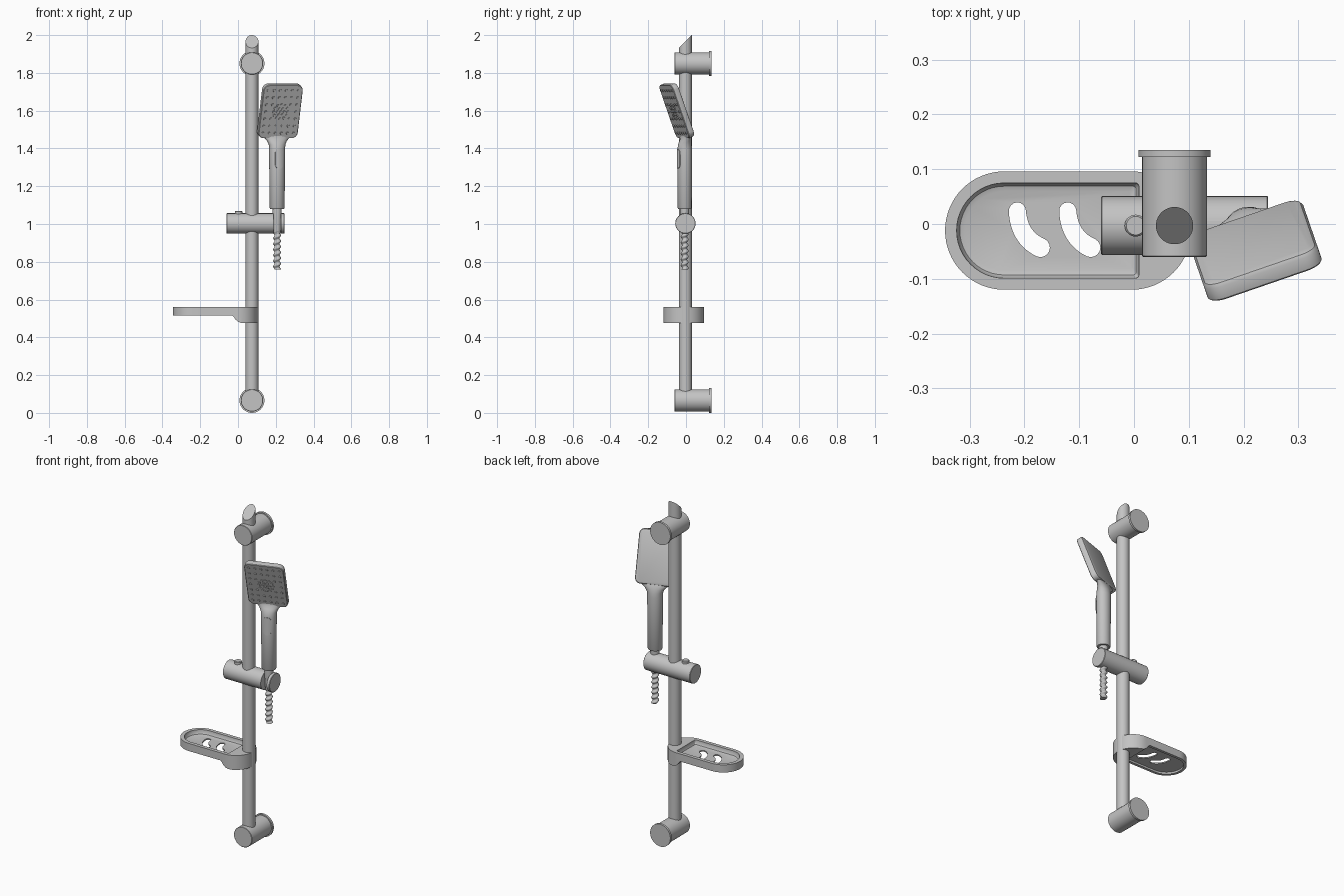
import bpy, bmesh
from math import sin, cos, pi, radians, tau
from mathutils import Matrix, Vector

cube = bpy.data.objects.get("Cube")
if cube:
    bpy.data.objects.remove(cube)

metal = bpy.data.materials.new("brushed grey")
metal.use_nodes = True
GREY = (0.55, 0.55, 0.55, 1)
metal.diffuse_color = GREY
metal.node_tree.nodes["Principled BSDF"].inputs["Base Color"].default_value = GREY


def T(x, y, z):
    return Matrix.Translation((x, y, z))


def R(deg, axis):
    return Matrix.Rotation(radians(deg), 4, axis)


def circle(rx, ry=None, cx=0, cy=0, n=40):
    ry = ry or rx
    return [(cx + rx * cos(tau * i / n), cy + ry * sin(tau * i / n)) for i in range(n)]


def rounded(x0, x1, y0, y1, rl, rr, n=12):
    """Rectangle outline with separate left and right corner radii."""
    corners = [(x1 - rr, y1 - rr, rr), (x0 + rl, y1 - rl, rl),
               (x0 + rl, y0 + rl, rl), (x1 - rr, y0 + rr, rr)]
    return [(cx + r * cos((k + i / n) * pi / 2), cy + r * sin((k + i / n) * pi / 2))
            for k, (cx, cy, r) in enumerate(corners) for i in range(n + 1)]


def add_loft(bm, layers, matrix=Matrix()):
    """Join (outline, height) layers into a capped solid."""
    rings = [[bm.verts.new(matrix @ Vector((x, y, z))) for x, y in pts] for pts, z in layers]
    n = len(rings[0])
    for a, b in zip(rings, rings[1:]):
        for i in range(n):
            j = (i + 1) % n
            bm.faces.new((a[i], a[j], b[j], b[i]))
    bm.faces.new(rings[0][::-1])
    bm.faces.new(rings[-1])


def finish(name, bm):
    bmesh.ops.remove_doubles(bm, verts=bm.verts[:], dist=1e-5)
    bmesh.ops.recalc_face_normals(bm, faces=bm.faces[:])
    me = bpy.data.meshes.new(name)
    bm.to_mesh(me)
    bm.free()
    me.materials.append(metal)
    ob = bpy.data.objects.new(name, me)
    bpy.context.collection.objects.link(ob)
    return ob


def loft(name, layers, matrix=Matrix()):
    bm = bmesh.new()
    add_loft(bm, layers, matrix)
    return finish(name, bm)


def boolean(ob, *tools, op='DIFFERENCE'):
    for tool in tools:
        tool.hide_render = True
        mod = ob.modifiers.new("cut", 'BOOLEAN')
        mod.operation, mod.solver, mod.object = op, 'EXACT', tool
    bpy.context.view_layer.update()
    me = bpy.data.meshes.new_from_object(ob.evaluated_get(bpy.context.evaluated_depsgraph_get()))
    ob.modifiers.clear()
    ob.data = me
    for tool in tools:
        bpy.data.objects.remove(tool)


RX, RY = 0.074, -0.003      # rail axis
HX, HY = 0.207, -0.007      # handset axis

# Rail with a slanted top facing the front
rail = loft("rail", [(circle(0.034), 0.06), (circle(0.034), 2.0)], T(RX, RY, 0))
for v in rail.data.vertices:
    if v.co.z > 1:
        v.co.z = 2.0 - (RY + 0.034 - v.co.y)

# Wall mounts, each a barrel with a flange at the back
for name, z in (("lower_mount", 0.066), ("upper_mount", 1.85)):
    loft(name, [(circle(r, n=56), d) for r, d in
                ((0.057, -0.06), (0.059, -0.058), (0.059, 0.122), (0.066, 0.122), (0.066, 0.135))],
         T(RX, 0, z) @ R(-90, 'X'))

# Sliding holder with an open slot for the handset
holder = loft("slider_holder", [(circle(0.052), -0.06), (circle(0.054), -0.058),
                                (circle(0.054), 0.243), (circle(0.052), 0.245)],
              T(0, RY, 1.003) @ R(90, 'Y'))
slot = loft("slot_cutter", [(rounded(0.188, 0.227, -0.1, 0.012, 0.018, 0.018), z) for z in (0.9, 1.1)])
boolean(holder, slot)
loft("holder_button", [(circle(0.02), 1.03), (circle(0.02), 1.066), (circle(0.017), 1.07)], T(0.003, RY, 0))

# Hose with a spiral rib
rib = []
for k in range(97):
    z = 0.76 + 0.2 * k / 96
    rib.append(([((0.017 + 0.004 * cos(tau * (i / 20 - (z - 0.76) / 0.03))) * cos(tau * i / 20),
                  (0.017 + 0.004 * cos(tau * (i / 20 - (z - 0.76) / 0.03))) * sin(tau * i / 20))
                 for i in range(20)], z))
loft("hose", rib, T(HX, HY, 0))
loft("hose_connector", [(circle(0.017), 0.95), (circle(0.019), 0.96), (circle(0.024), 1.055),
                        (circle(0.024), 1.085)], T(HX, HY, 0))

# Handset handle flaring into the head
hand = T(HX, HY, 0) @ R(19, 'Z')
grip = [(1.08, 0, 0.037, 0.034), (1.085, 0, 0.040, 0.037), (1.395, 0, 0.043, 0.038),
        (1.42, 0.001, 0.045, 0.035), (1.44, 0.004, 0.055, 0.028), (1.455, 0.006, 0.07, 0.021),
        (1.47, 0.004, 0.09, 0.016), (1.49, -0.003, 0.1, 0.012)]
loft("handle", [(circle(w, d, 0, y), z) for z, y, w, d in grip], hand)

# Switch on the front of the handle
switch = loft("handle_switch", [(circle(0.045, 0.041), 1.28), (circle(0.045, 0.041), 1.41)], hand)
shape = loft("switch_shape", [(rounded(-0.022, 0.022, -0.052, 0.052, 0.02, 0.02), d) for d in (0.005, 0.08)],
             hand @ T(0, 0, 1.345) @ R(90, 'X'))
boolean(switch, shape, op='INTERSECT')

# Tilted spray head
tilt = hand @ T(0, -0.043, 1.6) @ R(110, 'X')


def plate(inset):
    w, h, r = 0.11 - inset, 0.15 - inset, 0.032 - inset
    return rounded(-w, w, -h, h, r, r, 8)


loft("spray_head", [(plate(0.012), -0.0185), (plate(0.004), -0.0155), (plate(0), -0.009),
                    (plate(0), 0.0145), (plate(0.003), 0.0175)], tilt)

# Nozzles: an outer grid around a round cluster
spots = [(-0.085 + 0.034 * i, -0.12 + 0.04 * j) for i in range(6) for j in range(7)]
spots = [p for p in spots if Vector(p).length > 0.062]
spots += [(0, 0)] + circle(0.019, n=6) + circle(0.04, n=12)
bm = bmesh.new()
for x, y in spots:
    add_loft(bm, [(circle(0.0075, n=10), 0.016), (circle(0.0065, n=10), 0.0215)], tilt @ T(x, y, 0))
finish("nozzles", bm)

# Soap dish: a rounded tray stepping down into a rail clip
YC, HALF = -0.012, 0.108


def tray(inset, right):
    r = HALF - inset
    return rounded(-0.345 + inset, right, YC - r, YC + r, r, 0.006)


def bean(dx, r=0.0155, n=12):
    """Curved slot outline around a bent centre line."""
    a, b, c = (Vector(p) for p in ((-0.213 + dx, 0.024), (-0.21 + dx, -0.025), (-0.171 + dx, -0.043)))
    left, right = [], []
    for i in range(n + 1):
        t = i / n
        p = a * (1 - t) ** 2 + b * 2 * t * (1 - t) + c * t * t
        d = ((b - a) * (1 - t) + (c - b) * t).normalized()
        side = Vector((-d.y, d.x)) * (r + 0.002 * t)
        left.append(p + side)
        right.append(p - side)

    def cap(centre, edge):
        return [centre + Matrix.Rotation(-pi * k / 8, 2) @ (edge - centre) for k in range(1, 8)]
    pts = left + cap(c, left[-1]) + right[::-1] + cap(a, right[0])
    return [tuple(p) for p in pts]


outer = rounded(-0.345, 0.104, YC - HALF, YC + HALF, HALF, HALF, 16)
dish = loft("soap_dish", [(outer, 0.475), (outer, 0.56)])
step = [(-0.5, 0.4), (0.035, 0.4), (0.035, 0.475), (0.015, 0.477), (0, 0.483),
        (-0.012, 0.493), (-0.02, 0.505), (-0.03, 0.515), (-0.5, 0.515)]
cutters = [loft("step_cutter", [(step, -0.3), (step, 0.3)], R(90, 'X')),
           loft("bowl_cutter", [(tray(0.036, -0.004), 0.533), (tray(0.027, 0.004), 0.536),
                                (tray(0.022, 0.008), 0.544), (tray(0.02, 0.01), 0.58)]),
           loft("underside_cutter", [(tray(0.016, -0.03), z) for z in (0.5, 0.526)])]
cutters += [loft("drain_cutter", [(bean(dx), 0.45), (bean(dx), 0.55)]) for dx in (0, 0.092)]
boolean(dish, *cutters)

# Smooth shading with sharp edges kept
bpy.ops.object.select_all(action='DESELECT')
for ob in bpy.context.collection.objects:
    if ob.type == 'MESH':
        ob.select_set(True)
        bpy.context.view_layer.objects.active = ob
bpy.ops.object.shade_smooth_by_angle(angle=radians(32))
